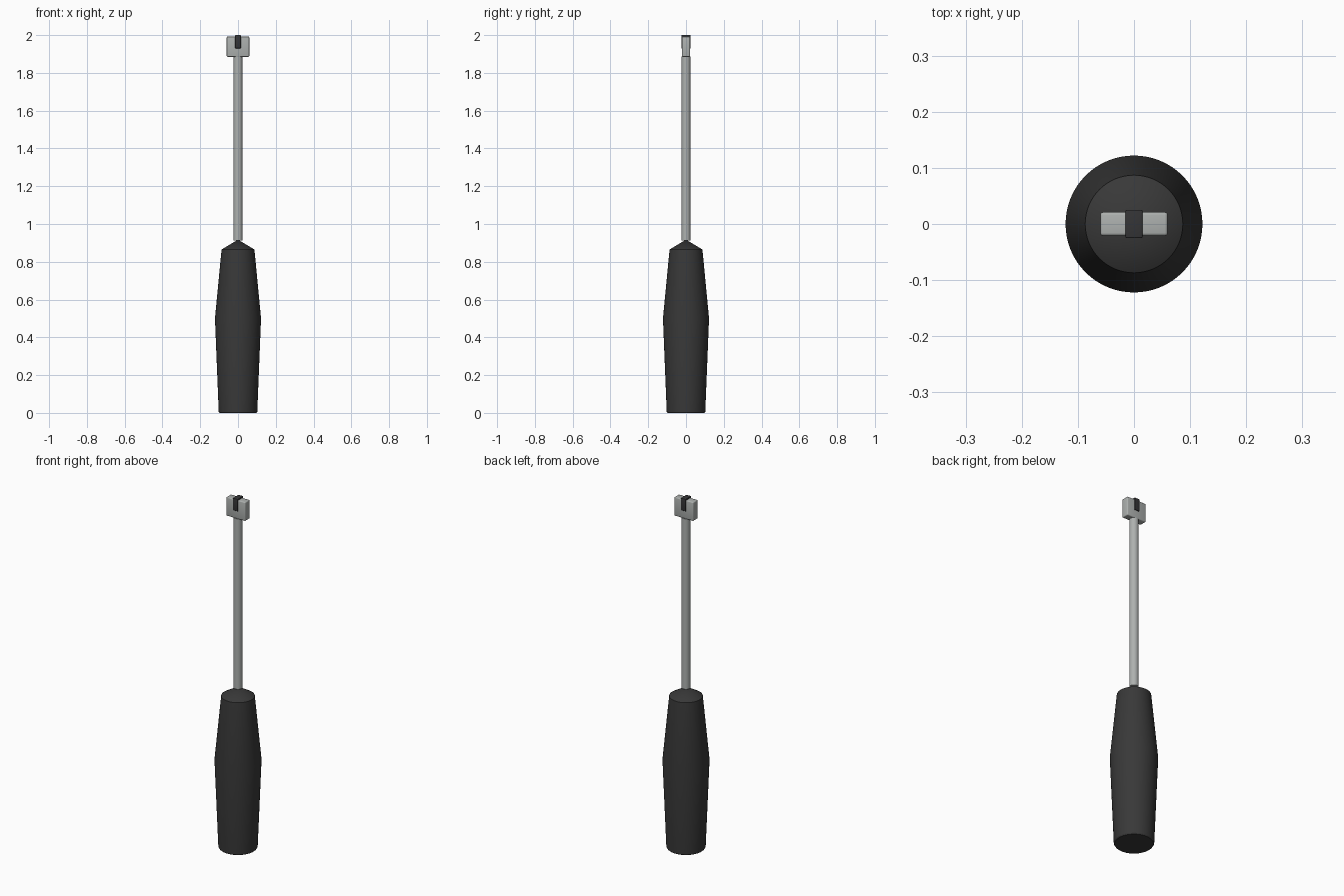
import bpy, bmesh, math

cube = bpy.data.objects.get("Cube")
if cube:
    bpy.data.objects.remove(cube, do_unlink=True)


def material(name, color):
    m = bpy.data.materials.new(name)
    m.use_nodes = True
    m.diffuse_color = (*color, 1)
    m.node_tree.nodes["Principled BSDF"].inputs["Base Color"].default_value = (*color, 1)
    return m


black = material("black rubber", (0.04, 0.04, 0.04))
steel = material("brushed steel", (0.42, 0.44, 0.43))
dark = material("dark insert", (0.035, 0.035, 0.037))


def finish(name, bm, mat, angle=25):
    bmesh.ops.recalc_face_normals(bm, faces=bm.faces)
    mesh = bpy.data.meshes.new(name)
    bm.to_mesh(mesh)
    bm.free()
    mesh.materials.append(mat)
    ob = bpy.data.objects.new(name, mesh)
    bpy.context.collection.objects.link(ob)
    bpy.ops.object.select_all(action='DESELECT')
    ob.select_set(True)
    bpy.context.view_layer.objects.active = ob
    bpy.ops.object.shade_smooth_by_angle(angle=math.radians(angle))
    return ob


def lathe(name, profile, mat, sides=64):
    """Spin a (radius, height) profile about the z axis."""
    bm = bmesh.new()
    verts = [bm.verts.new((r, 0, z)) for r, z in profile]
    edges = [bm.edges.new(pair) for pair in zip(verts, verts[1:])]
    bmesh.ops.spin(bm, geom=verts + edges, cent=(0, 0, 0), axis=(0, 0, 1),
                   angle=math.tau, steps=sides, use_duplicate=False)
    bmesh.ops.remove_doubles(bm, verts=bm.verts, dist=1e-5)
    return finish(name, bm, mat)


def block(name, x, y, z0, z1, mat, bevel):
    """Box with rounded edges, given half widths and a height range."""
    bm = bmesh.new()
    bmesh.ops.create_cube(bm, size=1)
    for v in bm.verts:
        v.co = (v.co.x * 2 * x, v.co.y * 2 * y, z0 + (v.co.z + 0.5) * (z1 - z0))
    bmesh.ops.bevel(bm, geom=bm.edges[:], offset=bevel, segments=3,
                    profile=0.5, affect='EDGES')
    return finish(name, bm, mat, 35)


# Tapered grip with a conical shoulder
lathe("handle", [(0, 0), (0.098, 0), (0.102, 0.006), (0.122, 0.5),
                 (0.087, 0.865), (0, 0.917)], black)

# Straight rod
lathe("shaft", [(0, 0.912), (0.024, 0.912), (0.024, 1.886), (0, 1.886)], steel, 32)

# Cross head with a dark blade set in its middle
block("head", 0.06, 0.021, 1.885, 1.992, steel, 0.005)
block("head_insert", 0.015, 0.025, 1.93, 2.0, dark, 0.002)
